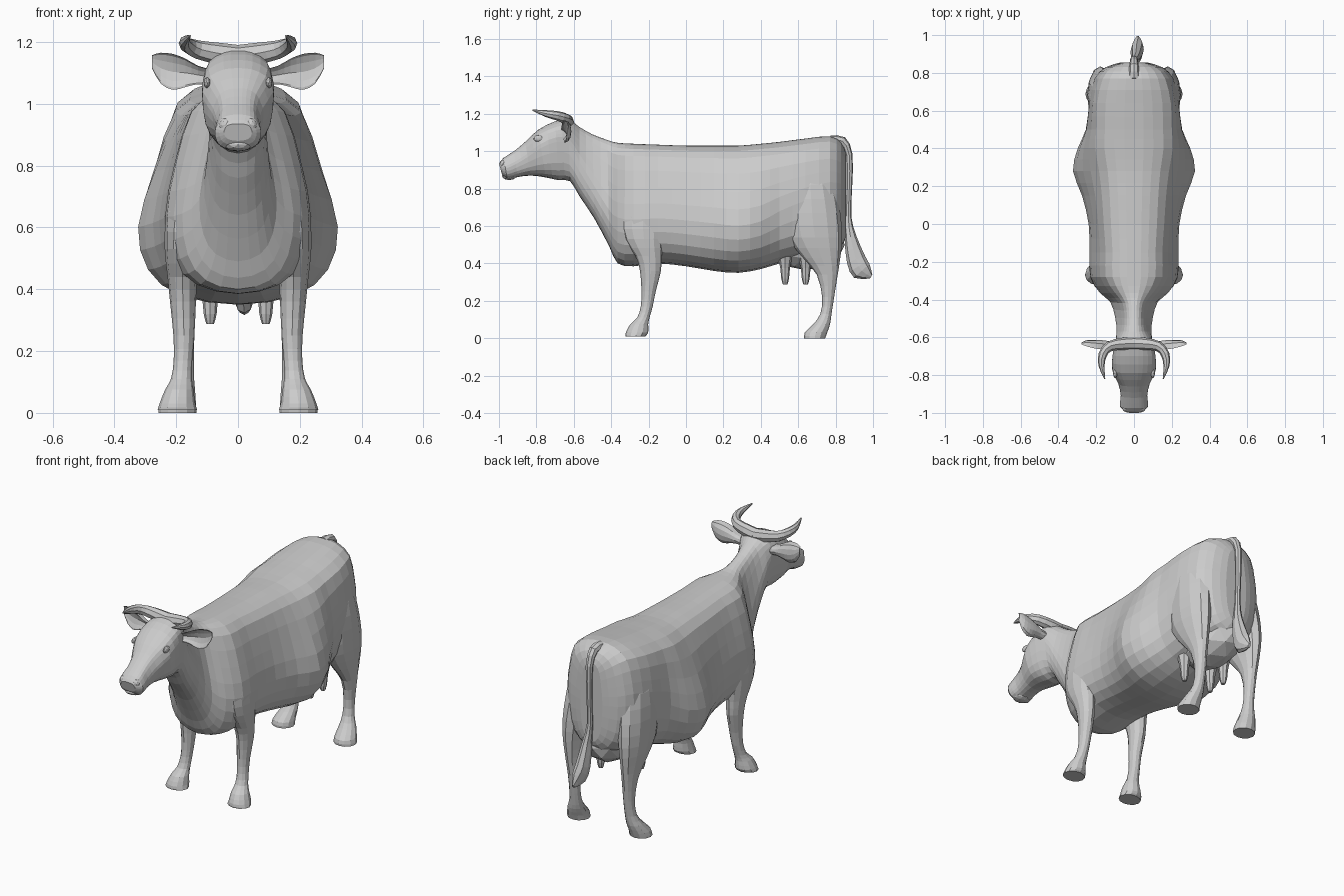
import bpy, bmesh
from math import sin, cos, pi
from mathutils import Vector as V


def refine(items, closed, mix):
    """Insert an interpolated item between each neighbouring pair."""
    n, out = len(items), []
    for i in range(n if closed else n - 1):
        idx = [i - 1, i, i + 1, i + 2]
        idx = [k % n if closed else min(max(k, 0), n - 1) for k in idx]
        out += [items[i], mix(*[items[k] for k in idx])]
    return out if closed else out + [items[-1]]


def mid(a, b, c, d):
    return (b + c) * 0.5625 - (a + d) * 0.0625


def mid_ring(a, b, c, d):
    return [mid(*p) for p in zip(a, b, c, d)]


def finish(name, bm, mirror):
    bmesh.ops.recalc_face_normals(bm, faces=bm.faces)
    me = bpy.data.meshes.new(name)
    bm.to_mesh(me)
    bm.free()
    ob = bpy.data.objects.new(name, me)
    bpy.context.collection.objects.link(ob)
    if mirror:
        ob.modifiers.new("mirror", 'MIRROR').use_mirror_merge = False
    return ob


def loft(name, rings, mirror=False):
    rings = refine(rings, False, mid_ring)
    bm = bmesh.new()
    vs = [[bm.verts.new(p) for p in r] for r in rings]
    n = len(rings[0])
    for a, b in zip(vs, vs[1:]):
        for i in range(n):
            j = (i + 1) % n
            bm.faces.new((a[i], a[j], b[j], b[i]))
    bm.faces.new(vs[0])
    bm.faces.new(vs[-1])
    return finish(name, bm, mirror)


def ellipse(c, u, v, n=10):
    return [c + u * cos(2 * pi * i / n) + v * sin(2 * pi * i / n) for i in range(n)]


def tube(name, path, ref, mirror=False):
    """Rings square to a path of (x, y, z, radius u, radius v)."""
    pts, rings = [V(p[:3]) for p in path], []
    for i, p in enumerate(path):
        t = (pts[min(i + 1, len(pts) - 1)] - pts[max(i - 1, 0)]).normalized()
        u = t.cross(ref).normalized()
        rings.append(ellipse(pts[i], u * p[3], u.cross(t) * p[4], 8))
    return loft(name, rings, mirror)


def blob(name, c, r, mirror=False, sub=2):
    bm = bmesh.new()
    bmesh.ops.create_icosphere(bm, subdivisions=sub, radius=1)
    for v in bm.verts:
        v.co = V([c[k] + v.co[k] * r[k] for k in range(3)])
    return finish(name, bm, mirror)


def section(yt, zt, yb, zb, wt, wm, fm):
    """Pear-shaped ring: top, bottom, upper width, widest width and its height."""
    half = [(0, 1), (.5 * wt, .985), (wt, .9), ((wt + wm) * .53, (.9 + fm) / 2),
            (wm, fm), (.9 * wm, fm * .45), (.58 * wm, fm * .12), (0, 0)]
    full = half + [(-x, h) for x, h in half[-2:0:-1]]
    ring = [V((x, yb + (yt - yb) * h, zb + (zt - zb) * h)) for x, h in full]
    return refine(ring, True, mid)


# Trunk from rump to chest: y, top z, bottom z, upper width, max width, its height
trunk = [(.855, .99, .54, .05, .07, .5), (.83, 1.045, .49, .115, .15, .5),
         (.77, 1.08, .46, .165, .21, .5), (.64, 1.068, .43, .195, .237, .48),
         (.50, 1.05, .40, .20, .255, .43), (.40, 1.04, .37, .205, .298, .38),
         (.28, 1.03, .35, .185, .323, .37), (.15, 1.03, .36, .17, .275, .38),
         (0, 1.03, .385, .16, .24, .38), (-.15, 1.035, .40, .15, .235, .38),
         (-.28, 1.04, .385, .15, .23, .38), (-.365, 1.045, .40, .10, .18, .38)]
# Neck and head, with slanted rings
head = [(-.42, 1.06, -.41, .49, .06, .125, .35), (-.50, 1.09, -.49, .64, .05, .10, .4),
        (-.57, 1.13, -.57, .76, .055, .092, .5), (-.63, 1.17, -.62, .84, .085, .10, .6),
        (-.70, 1.16, -.68, .845, .095, .113, .65), (-.79, 1.115, -.75, .86, .09, .115, .62),
        (-.86, 1.05, -.83, .87, .058, .083, .55), (-.92, 1.0, -.90, .862, .05, .07, .5),
        (-.975, .965, -.955, .85, .052, .075, .5), (-1.0, .935, -.985, .88, .035, .045, .5)]
loft("body", [section(s[0], s[1], s[0], *s[2:]) for s in trunk] + [section(*s) for s in head])

# Legs: x, y, z, half width, half depth
front_leg = [(.15, -.22, .82, .05, .08), (.172, -.23, .65, .06, .12),
             (.18, -.225, .53, .057, .105),
             (.18, -.20, .44, .048, .07), (.178, -.19, .36, .042, .056),
             (.175, -.2, .25, .034, .038), (.178, -.21, .17, .03, .032),
             (.183, -.228, .11, .034, .033), (.19, -.25, .075, .046, .048),
             (.196, -.262, .03, .058, .06), (.196, -.27, .01, .064, .052)]
hind_leg = [(.12, .66, .96, .07, .09), (.15, .665, .82, .083, .13),
            (.168, .675, .67, .08, .15), (.178, .69, .54, .067, .145),
            (.178, .725, .43, .05, .10), (.175, .755, .34, .038, .056),
            (.172, .76, .22, .03, .032), (.175, .748, .13, .032, .03),
            (.185, .725, .075, .046, .045), (.194, .695, .03, .058, .06),
            (.196, .688, 0, .062, .056)]
for name, leg in (("front_leg", front_leg), ("hind_leg", hind_leg)):
    loft(name, [ellipse(V(p[:3]), V((p[3], 0, 0)), V((0, p[4], 0)), 12) for p in leg], True)

# Udder and teats
blob("udder", (0, .64, .50), (.14, .21, .135))
for y in (.53, .64):
    loft("teat", [ellipse(V((.09, y, z)), V((r, 0, 0)), V((0, r, 0)), 8)
                  for z, r in ((.44, .04), (.375, .026), (.32, .021), (.287, .012))], True)

# Tail with tuft
tube("tail", [(0, .77, 1.06, .025, .03), (0, .835, 1.055, .025, .025),
              (0, .873, .98, .018, .02), (0, .873, .8, .015, .016),
              (0, .868, .65, .016, .016), (.01, .88, .54, .032, .024),
              (.015, .91, .42, .052, .034), (.02, .94, .36, .055, .03),
              (.02, .99, .33, .012, .008)], V((1, 0, 0)))

# Horns
tube("horn", [(.0, -.632, 1.155, .035, .035), (.06, -.635, 1.162, .033, .035),
              (.13, -.648, 1.175, .027, .03), (.165, -.69, 1.19, .023, .025),
              (.172, -.75, 1.202, .016, .018), (.155, -.82, 1.22, .003, .003)], V((0, 0, 1)), True)


# Cupped ears, hollow towards the front
def ear_ring(x, y, z, hz, hy, n=12):
    ring = []
    for i in range(n):
        s, c = sin(2 * pi * i / n), cos(2 * pi * i / n)
        ring.append(V((x, y + hy * (s if s > 0 else -.5 * s - .3 * abs(c)), z + hz * c)))
    return ring


loft("ear", [ear_ring(.08, -.655, 1.085, .024, .035), ear_ring(.13, -.655, 1.093, .03, .035),
             ear_ring(.17, -.652, 1.1, .046, .037), ear_ring(.21, -.648, 1.103, .058, .035),
             ear_ring(.25, -.64, 1.115, .05, .025), ear_ring(.278, -.635, 1.135, .022, .008)], True)

# Face details
blob("eye", (.1, -.79, 1.068), (.011, .026, .018), True)
blob("nostril", (.04, -.975, .932), (.022, .02, .022), True)
blob("lower_lip", (0, -.945, .868), (.05, .04, .022))
